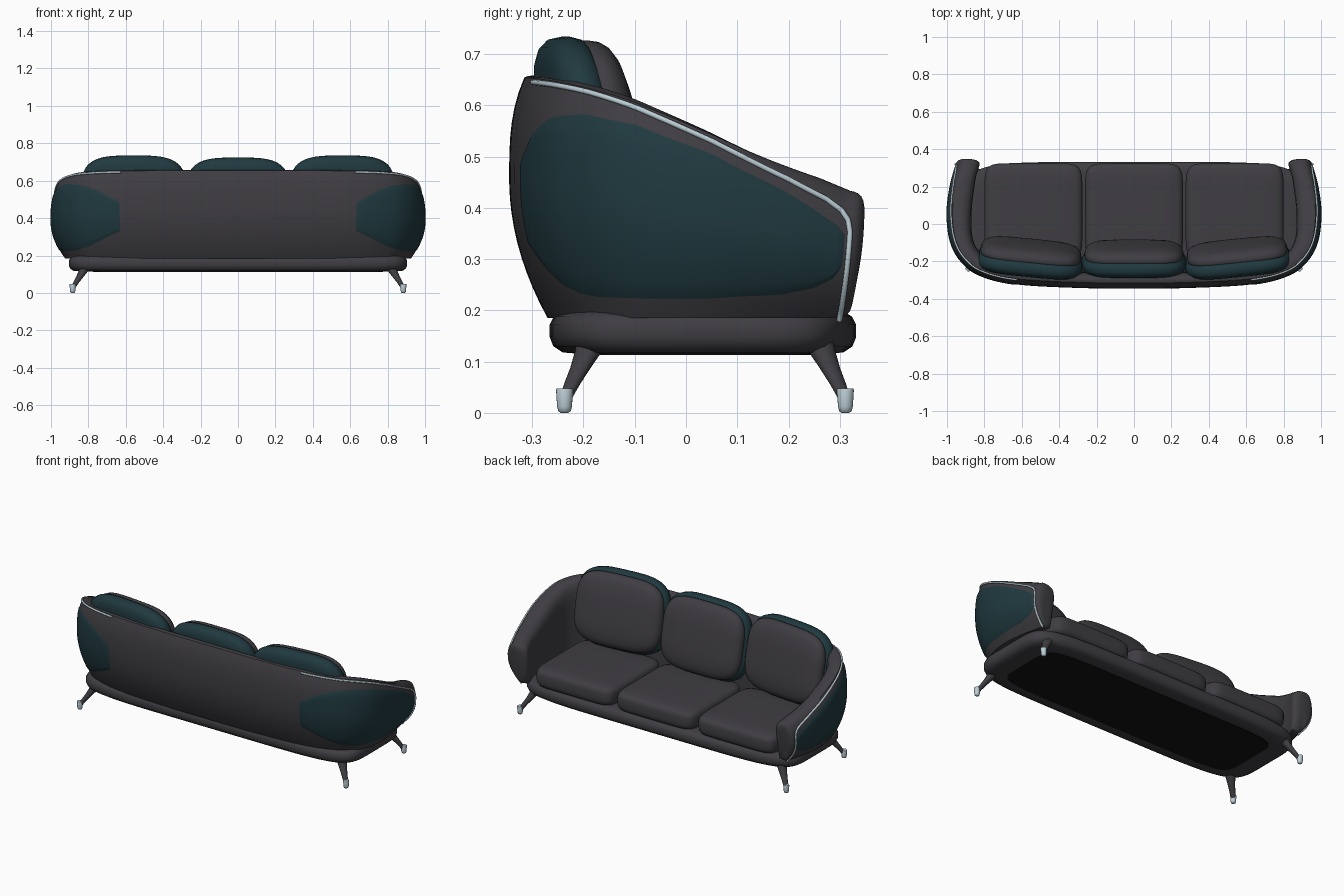
import bpy, bmesh, math
from mathutils import Vector

if "Cube" in bpy.data.objects:
    bpy.data.objects.remove(bpy.data.objects["Cube"])


def material(name, rgb):
    m = bpy.data.materials.new(name)
    m.diffuse_color = (*rgb, 1)
    m.use_nodes = True
    m.node_tree.nodes["Principled BSDF"].inputs["Base Color"].default_value = m.diffuse_color
    return m


CHARCOAL = material("charcoal fabric", (0.050, 0.047, 0.054))
TEAL = material("dark teal fabric", (0.014, 0.041, 0.050))
STEEL = material("pale steel", (0.50, 0.62, 0.67))
BLACK = material("black underside", (0.006, 0.006, 0.006))


def loft(name, rings, mat, closed=True):
    """Skin equal-length rings of points; closed rings get end caps."""
    bm = bmesh.new()
    rows = [[bm.verts.new(p) for p in r] for r in rings]
    n = len(rows[0])
    for a, b in zip(rows, rows[1:]):
        for i in range(n if closed else n - 1):
            j = (i + 1) % n
            bm.faces.new((a[i], a[j], b[j], b[i]))
    if closed:
        bm.faces.new(rows[0][::-1])
        bm.faces.new(rows[-1])
    bmesh.ops.recalc_face_normals(bm, faces=bm.faces)
    me = bpy.data.meshes.new(name)
    bm.to_mesh(me)
    bm.free()
    me.materials.append(mat)
    me.shade_smooth()
    me.set_sharp_from_angle(angle=math.radians(50))
    ob = bpy.data.objects.new(name, me)
    bpy.context.collection.objects.link(ob)
    return ob


def pad(name, hx, hy, power, profile, mat, loc, rot=(0, 0, 0), n=72):
    """Rounded-square cushion: profile is a list of (inset, z)."""
    def se(v):
        return math.copysign(abs(v) ** (2 / power), v)
    rings = []
    for inset, z in profile:
        rings.append([((hx - inset) * se(math.cos(a)), (hy - inset) * se(math.sin(a)), z)
                      for a in (2 * math.pi * (i + 0.5) / n for i in range(n))])
    ob = loft(name, rings, mat)
    ob.location, ob.rotation_euler = loc, rot
    return ob


# Shell plan from back centre to arm front: x, y, top height
PLAN = [Vector(p) for p in (
    (0, -.345, .655), (.3, -.342, .654), (.63, -.323, .652), (.82, -.277, .646), (.92, -.205, .632),
    (.98, -.1, .602), (1.0, .05, .543), (.984, .2, .475), (.952, .322, .425))]
BOTTOM = 0.185


def plan(k):
    def at(i):
        if i < 0:
            return Vector((-PLAN[-i].x, PLAN[-i].y, PLAN[-i].z))
        return PLAN[i] if i < 9 else 2 * PLAN[8] - PLAN[7]
    i = min(int(k), 7)
    t = k - i
    a, b, c, d = (at(i + o) for o in (-1, 0, 1, 2))
    return 0.5 * (2 * b + (c - a) * t + (2 * a - 5 * b + 4 * c - d) * t * t
                  + (3 * b - a - 3 * c + d) * t ** 3)


def outer_inset(h):
    return .075 * ((.58 - h) / .58) ** 2 if h < .58 else .03 * ((h - .58) / .42) ** 3


def shell_point(k, h, inset):
    """Point on the shell; k runs along the plan, negative k is the left side."""
    s, k = (-1 if k < 0 else 1), abs(k)
    p = plan(k)
    lo, hi = plan(max(k - .02, 0)), plan(min(k + .02, 8))
    out = Vector((hi.y - lo.y, lo.x - hi.x)).normalized()
    f = min(max((p.y - .05) / .2, 0), 1)
    out.y *= 1 - f                      # arm fronts are cut square
    y = p.y - out.y * inset - .022 * (1 - h) ** 2 * f
    return Vector((s * (p.x - out.x * inset), y, BOTTOM + h * (p.z - BOTTOM)))


# Back and arms: one padded wrap-around shell with rolled arms and rounded fronts
def section(k):
    w = .55 + .45 * min(max((abs(k) - 2) / 4, 0), 1)
    lift = .025 * min(max(abs(k) - 6.5, 0), 1)
    pts = [(outer_inset(i / 16), i / 16) for i in range(17)]
    pts += [(.03 + (a - .03) * w, h + lift) for a, h in (
        (.045, 1.005), (.062, 1.007), (.082, 1.0), (.102, .975), (.118, .93),
        (.128, .86), (.132, .75), (.13, .55), (.125, .25), (.12, 0))]
    return [shell_point(k, h, a) for a, h in pts]


def arm_end(k):
    ring = section(k)
    c = sum(ring, Vector()) / len(ring)
    rings = []
    for s, dy in ((.97, .007), (.89, .014), (.76, .02), (.55, .024), (.25, .026)):
        rings.append([Vector((c.x + (p.x - c.x) * s, p.y + dy,
                              c.z + (p.z - c.z) * (1 - (1 - s) * .4))) for p in ring])
    return rings


body = [section(i / 8) for i in range(-64, 65)]
loft("back_and_arm_shell", arm_end(-8)[::-1] + body + arm_end(8), CHARCOAL)

# Teal outer panels: k, lower z, upper z
PANEL = [(1.98, .33, .485), (2.5, .275, .55), (3, .238, .58), (3.5, .224, .59), (4, .217, .592),
         (5, .215, .57), (6, .216, .512), (7, .226, .433), (7.5, .24, .392), (7.8, .26, .367),
         (7.95, .29, .345)]


def panel_span(k):
    for a, b in zip(PANEL, PANEL[1:]):
        if k <= b[0]:
            t = (k - a[0]) / (b[0] - a[0])
            return a[1] + (b[1] - a[1]) * t, a[2] + (b[2] - a[2]) * t
    return PANEL[-1][1:]


# Piping heights along the arm edge: k, fraction of shell height
PIPE = [(2, .985), (3, .985), (4, .985), (5, .98), (6, .965), (7, .935), (7.6, .895),
        (7.85, .85), (7.96, .79), (8, .7), (8, .5), (8, .25), (8, -.02)]

for side, sgn in (("left", -1), ("right", 1)):
    rings = []
    for i in range(73):
        k = 1.98 + 5.97 * i / 72
        lo, hi = panel_span(k)
        ring = []
        for j in range(17):
            h = (lo + (hi - lo) * j / 16 - BOTTOM) / (plan(k).z - BOTTOM)
            edge = i in (0, 72) or j in (0, 16)
            ring.append(shell_point(sgn * k, h, outer_inset(h) + (.002 if edge else -.003)))
        rings.append(ring)
    loft(side + "_outer_panel", rings, TEAL, closed=False)

    # Pale piping along the arm edge and down its front
    path = [(a[0] + (b[0] - a[0]) * t / 6, a[1] + (b[1] - a[1]) * t / 6)
            for a, b in zip(PIPE, PIPE[1:]) for t in range(6)] + [PIPE[-1]]
    cu = bpy.data.curves.new(side + "_piping", 'CURVE')
    cu.dimensions = '3D'
    cu.bevel_depth, cu.bevel_resolution, cu.use_fill_caps = .0055, 2, True
    sp = cu.splines.new('POLY')
    sp.points.add(len(path) - 1)
    for pt, (k, h) in zip(sp.points, path):
        pt.co = (*shell_point(sgn * k, h, outer_inset(max(h, 0)) - .002), 1)
    cu.materials.append(STEEL)
    bpy.context.collection.objects.link(bpy.data.objects.new(side + "_piping", cu))

    # Splayed legs with metal caps
    for end, top_y, foot_y in (("back", -.185, -.237), ("front", .26, .311)):
        def rings_at(pts):
            return [[(sgn * (.818 + .066 * f) + r * math.cos(a), top_y + (foot_y - top_y) * f
                      + r * math.sin(a), z) for a in (math.tau * i / 20 for i in range(20))]
                    for f, z, r in pts]
        name = f"{end}_{side}_leg"
        loft(name, rings_at([(-.05, .14, .031), (.12, .118, .026), (.4, .088, .02),
                             (.7, .058, .016), (.9, .035, .013), (1, .015, .01)]), CHARCOAL)
        loft(name + "_cap", rings_at([(1, 0, .007), (1, .003, .012), (1, .012, .0145),
                                      (1, .045, .0165), (1, .048, .0155)]), STEEL)

# Upholstered base with black underside
pad("base", .905, .299, 6, [(.06, .115), (.025, .118), (.007, .13), (0, .148), (0, .172),
                            (.008, .188), (.025, .198), (.06, .201)], CHARCOAL, (0, .033, 0))
pad("underside_panel", .775, .215, 8, [(0, .117), (0, .1125)], BLACK, (0, .033, 0))

# Three seat cushions and three two-tone back cushions
for name, s in (("left", -1), ("middle", 0), ("right", 1)):
    pad(name + "_seat_cushion", .262, .258, 8,
        [(.03, .19), (.01, .2), (.002, .215), (0, .23), (0, .27), (.004, .284), (.013, .295),
         (.03, .302), (.08, .307), (.16, .309)], CHARCOAL, (.538 * s, .067, 0))
    loc = (.553 * s, -.178 + .005 * abs(s), .508 + .011 * abs(s))
    rot = (math.radians(102), 0, .1 * s)
    hx = .264 + .006 * abs(s)
    pad(name + "_back_cushion_front", hx, .208, 3.7,
        [(.02, .01), (.004, -.005), (0, -.02), (.006, -.037), (.018, -.05), (.04, -.061),
         (.08, -.069), (.14, -.074)], CHARCOAL, loc, rot)
    pad(name + "_back_cushion_rear", hx + .014, .224, 3.5,
        [(.03, -.014), (.01, -.004), (0, .016), (0, .042), (.012, .06), (.035, .073),
         (.08, .083), (.15, .088)], TEAL, loc, rot)
